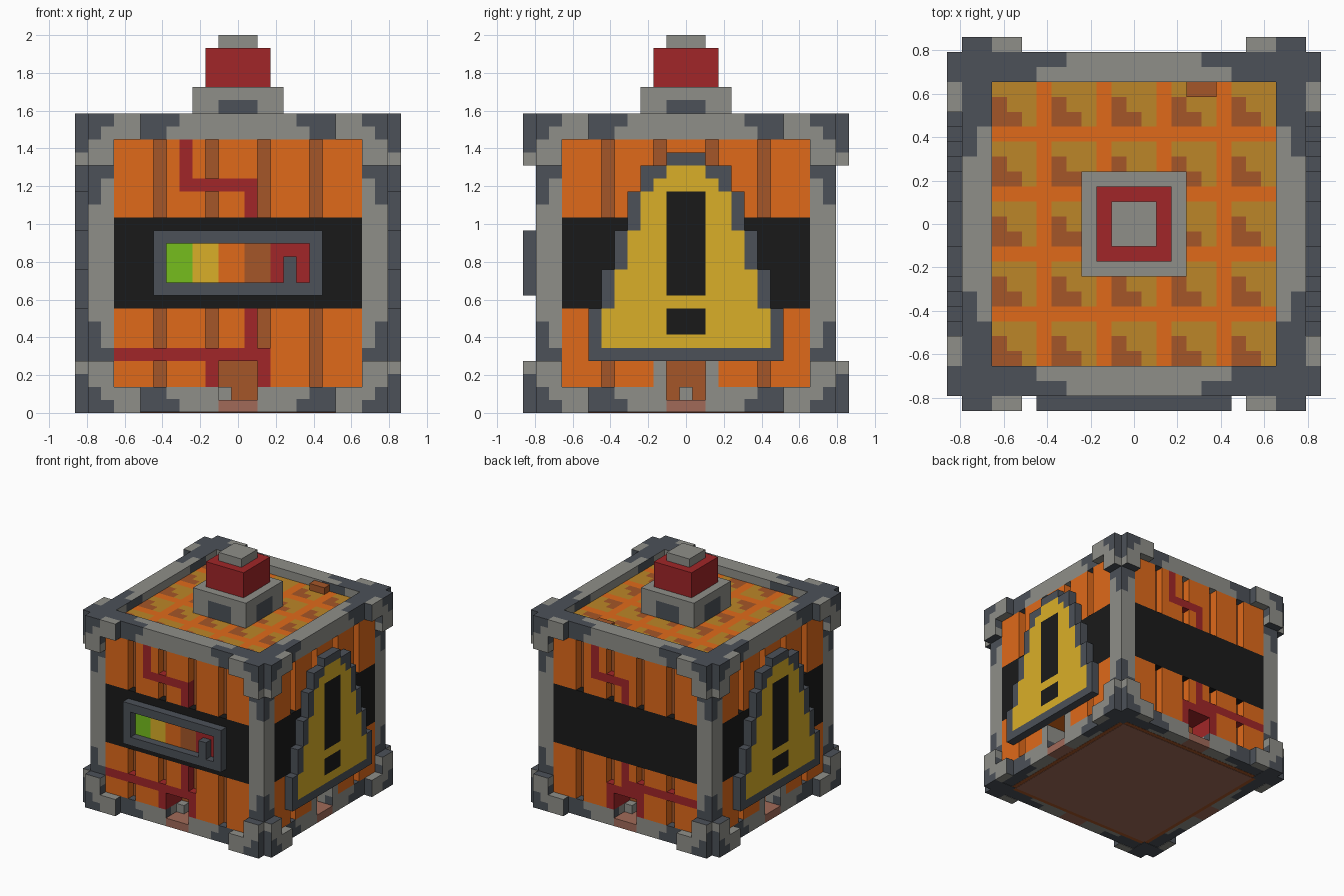
import bpy
import bmesh
from math import floor
from mathutils import Vector

U = 2 / 29          # one block unit
MID = 11.5          # half height of the crate, in units

if "Cube" in bpy.data.objects:
    bpy.data.objects.remove(bpy.data.objects["Cube"])

# Palette, sRGB hex
PALETTE = {
    "light_grey": "8F8F89", "dark_grey": "4C5158", "orange": "E06A1A",
    "black": "1A1A1A", "red": "A12628", "brown": "A55628", "yellow": "DAAF28",
    "green": "76BE1D", "ochre": "BC8628", "dusty_brown": "A16A59",
}
NAMES = list(PALETTE)


def linear(pair):
    c = int(pair, 16) / 255
    return c / 12.92 if c <= 0.04045 else ((c + 0.055) / 1.055) ** 2.4


MATS = []
for key, code in PALETTE.items():
    mat = bpy.data.materials.new(key)
    mat.use_nodes = True
    rgba = [linear(code[i:i + 2]) for i in (0, 2, 4)] + [1]
    mat.diffuse_color = rgba
    bsdf = next(n for n in mat.node_tree.nodes if n.type == 'BSDF_PRINCIPLED')
    bsdf.inputs["Base Color"].default_value = rgba
    MATS.append(mat)


def side(k):
    """Placement for side k: 0 front, 1 left, 2 back, 3 right."""
    def place(u, v, d):
        x, y = u, -d
        for _ in range(k):
            x, y = -y, x
        return Vector((x, y, v))
    return place


def upright(x, y, z):
    return Vector((x, y, z))


def make(name, quads):
    """Turn a list of (corners, colour) into one object."""
    bm = bmesh.new()
    for corners, colour in quads:
        face = bm.faces.new([bm.verts.new(c * U) for c in corners])
        face.material_index = NAMES.index(colour)
    bmesh.ops.remove_doubles(bm, verts=bm.verts, dist=0.0005)
    mesh = bpy.data.meshes.new(name)
    for m in MATS:
        mesh.materials.append(m)
    bm.to_mesh(mesh)
    bm.free()
    obj = bpy.data.objects.new(name, mesh)
    bpy.context.scene.collection.objects.link(obj)


def steps(a, b):
    cuts = [a]
    while cuts[-1] + 1 < b - 0.01:
        cuts.append(cuts[-1] + 1)
    return list(zip(cuts, cuts[1:] + [b]))


def block(lo, hi, rule, place=upright):
    """Box cut into unit cells, each coloured by rule(centre, normal)."""
    quads = []
    for axis in range(3):
        a, b = (axis + 1) % 3, (axis + 2) % 3
        for end in (lo, hi):
            for a0, a1 in steps(lo[a], hi[a]):
                for b0, b1 in steps(lo[b], hi[b]):
                    ring = []
                    for s, t in ((a0, b0), (a1, b0), (a1, b1), (a0, b1)):
                        p = [0, 0, 0]
                        p[axis], p[a], p[b] = end[axis], s, t
                        ring.append(place(*p))
                    if end is lo:
                        ring.reverse()
                    n = (ring[1] - ring[0]).cross(ring[2] - ring[1])
                    centre = (ring[0] + ring[2]) / 2
                    quads.append((ring, rule(centre, n)))
    return quads


def relief(u0, u1, v0, v1, cell, base, place):
    """Stepped panel: cell(u, v) gives (depth, colour), or None for no cell."""
    quads = []
    for s, s1 in steps(u0, u1):
        for t, t1 in steps(v0, v1):
            here = cell(s + 0.5, t + 0.5)
            if not here:
                continue
            d, colour = here
            ring = [(s, t), (s1, t), (s1, t1), (s, t1)]
            quads.append(([place(u, v, d) for u, v in ring], colour))
            for i, (du, dv) in enumerate(((0, -1), (1, 0), (0, 1), (-1, 0))):
                u, v = s + 0.5 + du, t + 0.5 + dv
                near = cell(u, v) if u0 < u < u1 and v0 < v < v1 else None
                low = near[0] if near else base
                if low < d:
                    p, q = ring[i], ring[(i + 1) % 4]
                    quads.append(([place(*p, low), place(*q, low),
                                   place(*q, d), place(*p, d)], colour))
    return quads


def plain(colour):
    return lambda c, n: colour


# Metal frame with worn dark patches close to the corners
def frame_colour(c, n):
    p = [abs(c.x), abs(c.y), abs(c.z - MID)]
    axis = max(range(3), key=lambda i: abs(n[i]))
    minor, major = sorted(p[i] for i in range(3) if i != axis)
    if minor < 7.5:
        inner_end = 6.5 if axis == 2 or minor == p[2] else 5.5
        dark = minor > (4.5 if major > 10.5 else inner_end)
    elif axis == 2:
        dark = major < 11.5 or minor > 9.5
    else:
        dark = 23 - major - minor < 2.1
    return "dark_grey" if dark else "light_grey"


posts, rails, caps, sills = [], [], [], []
for k in range(4):
    at = side(k)
    posts += block((9.5, 0, 9.5), (11.5, 23, 11.5), frame_colour, at)
    rails += block((-9.5, 21, 9.5), (9.5, 23, 11.5), frame_colour, at)
    sills += block((-1.5, 0.05, 9.5), (1.5, 1, 11.5), plain("dusty_brown"), at)
    for u in (-9.5, 1.5):
        rails += block((u, 0.05, 9.5), (u + 8, 2, 11.5), frame_colour, at)
    # each corner cap is an L of a long and a short arm
    for u, w in ((-11.5, -11.5), (7.5, 9.5)):
        for z, y in ((0, 2), (21, 19)):
            caps += block((u, z, 11.5), (u + 4, z + 2, 12.5), frame_colour, at)
            caps += block((w, y, 11.5), (w + 2, y + 2, 12.5), frame_colour, at)
make("frame_posts", posts)
make("frame_rails", rails)
make("corner_caps", caps)
make("doorway_sills", sills)


# Pipes, as (left, right, bottom, top) spans
FRONT_PIPE = [(-4.5, -3.5, 17, 21), (-4.5, 1.5, 17, 18), (0.5, 1.5, 4, 18),
              (-9.5, 2.5, 4, 5)]
BACK_PIPE = [(-4.5, -3.5, 17, 21), (-4.5, 0.5, 17, 18), (-0.5, 0.5, 4, 18),
             (-2.5, 2.5, 4, 5), (-0.5, 9.5, 5, 6)]


def wall(pipe, post):
    """Plank wall with a band, a pipe and a small doorway."""
    def cell(u, v):
        if abs(u) < 1.5 and v < 4:
            return (9.5, "light_grey") if v < 2 and u == post else (8.5, "brown")
        if v < 2:
            return 9.5, "brown"
        if abs(u) < 2.5 and v < 4:
            return 11.5, "red" if pipe else "light_grey"
        if 8 < v < 15:
            return 11.5, "black"
        if any(a < u < b and c < v < d for a, b, c, d in pipe):
            return 11.5, "red"
        if floor(u + 9.5) % 4 == 3:
            return 10.5, "brown"
        return 11.5, "orange"
    return cell


for k, name, pipe, post in ((0, "front", FRONT_PIPE, -1), (1, "left", [], 0),
                            (2, "back", BACK_PIPE, -1), (3, "right", [], 0)):
    make(name + "_wall",
         relief(-9.5, 9.5, 1, 21, wall(pipe, post), 9.5, side(k)))


# Warning signs on both sides: (half width, top) of each step
STEPS = [(7.5, 8), (6.5, 11), (5.5, 14), (4.5, 17), (3.5, 19), (1.5, 20)]
FILL = [(6.5, 8), (5.5, 11), (4.5, 14), (3.5, 17), (2.5, 18), (1.5, 19)]


def inside(profile, u, v):
    return any(abs(u) < w and v < top for w, top in profile)


def sign(u, v):
    if not inside(STEPS, u, v):
        return None
    if abs(u) < 1.5 and (6 < v < 8 or 9 < v < 17):
        return 12.5, "black"
    return 12.5, "yellow" if v > 5 and inside(FILL, u, v) else "dark_grey"


for k, name in ((1, "left"), (3, "right")):
    make(name + "_warning_sign", relief(-7.5, 7.5, 4, 20, sign, 11.5, side(k)))


# Gauge on the front, with a raised needle
def gauge(u, v):
    needle = u == 4 and v < 12
    if abs(u) > 5.5 or not 10 < v < 13 or needle:
        return 12.5, "dark_grey"
    scale = ["green", "yellow", "orange", "brown", "red", "red"]
    return 11.55, scale[floor((u + 5.5) / 2)]


make("front_gauge", relief(-6.5, 6.5, 9, 14, gauge, 11.5, side(0)))


# Lid lattice with shaded pockets
def lid(u, v):
    i, j = floor(u + 9.5) % 4, floor(v + 9.5) % 4
    if 3 in (i, j):
        return 22, "orange"
    return 22, "brown" if i + j < 2 else "ochre"


make("lid", relief(-9.5, 9.5, -9.5, 9.5, lid, 22, upright))
make("lid_latch", block((3.5, 8.5, 22), (5.5, 9.5, 22.8), plain("brown")))


# Push button on the lid
def base_colour(c, n):
    patch = c.z < 24 and min(abs(c.x), abs(c.y)) < 1.5 and abs(n.z) < 0.1
    return "dark_grey" if patch else "light_grey"


make("button_base", block((-3.5, -3.5, 22), (3.5, 3.5, 25), base_colour))
make("button", block((-2.5, -2.5, 25), (2.5, 2.5, 28), plain("red")))
make("button_cap", block((-1.5, -1.5, 28), (1.5, 1.5, 29), plain("light_grey")))


# Floor slab, with a brown border plate and a dusty plate underneath
make("floor", block((-9.5, -9.5, 0.05), (9.5, 9.5, 1), plain("dusty_brown")))
make("floor_border", block((-10, -10, 0.03), (10, 10, 0.05), plain("brown")))
make("floor_plate", block((-9.5, -9.5, 0), (9.5, 9.5, 0.03),
                          plain("dusty_brown")))
